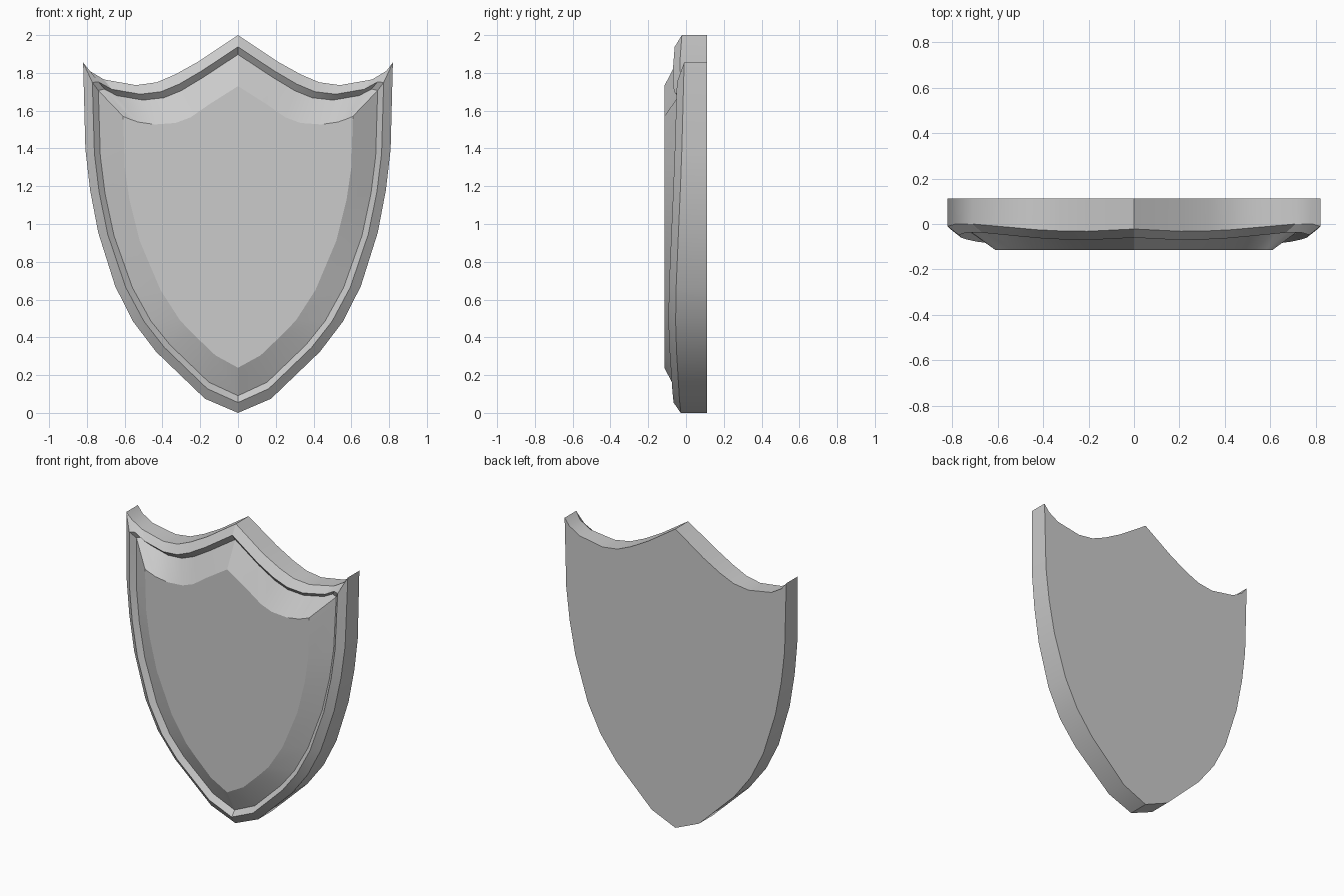
import bpy, bmesh, math
from mathutils import Vector

if "Cube" in bpy.data.objects:
    bpy.data.objects.remove(bpy.data.objects["Cube"], do_unlink=True)

BACK, FACE = 0.112, -0.115      # depth of the flat back and of the raised panel
CORNER = 7                      # index of the upper corner in each half outline

# Half outline of the rim, top point to bottom point: x, depth, z
rim = [Vector(p) for p in (
    (0, -.022, 2), (.206, -.032, 1.862), (.33, -.03, 1.793), (.43, -.025, 1.75),
    (.54, -.015, 1.735), (.71, 0, 1.765), (.785, 0, 1.81), (.82, -.01, 1.855),
    (.808, -.022, 1.395), (.783, -.03, 1.18), (.74, -.04, .955), (.65, -.052, .67),
    (.555, -.055, .483), (.434, -.05, .324), (.175, -.035, .075), (0, -.028, 0))]

# Matching half outline of the raised panel: x, z
panel = [Vector((x, FACE, z)) for x, z in (
    (0, 1.73), (.15, 1.635), (.25, 1.565), (.33, 1.535), (.44, 1.527), (.53, 1.54),
    (.58, 1.558), (.608, 1.57), (.6, 1.3), (.575, 1.13), (.52, .91), (.41, .65),
    (.307, .49), (.24, .42), (.12, .305), (0, .239))]


def between(share, lift):
    """Half outline part way from rim to panel, lifted forward from the rim."""
    loop = []
    for i, (a, b) in enumerate(zip(rim, panel)):
        p = a.lerp(b, share)
        p.y = a.y - lift
        if i == CORNER:
            p.z -= 0.04
        loop.append(p)
    return loop


def full_loop(bm, half):
    """Mirror a half outline into a closed ring of vertices."""
    mirrored = [Vector((-p.x, p.y, p.z)) for p in half[-2:0:-1]]
    return [bm.verts.new(p) for p in half + mirrored]


bm = bmesh.new()
back = [Vector((p.x, BACK, p.z)) for p in rim]
ridge = between(0.23, 0.038)
groove = between(0.38, 0.008)
loops = [full_loop(bm, half) for half in (back, rim, ridge, groove, panel)]

# Side wall, rim bevel, inner ridge face and panel bevel
for outer, inner in zip(loops, loops[1:]):
    n = len(outer)
    for i in range(n):
        j = (i + 1) % n
        bm.faces.new((outer[i], outer[j], inner[j], inner[i]))

# Flat back and flat front panel
bm.faces.new(loops[0])
bm.faces.new(loops[-1])
bmesh.ops.recalc_face_normals(bm, faces=bm.faces)

mesh = bpy.data.meshes.new("shield")
bm.to_mesh(mesh)
bm.free()
shield = bpy.data.objects.new("shield", mesh)
bpy.context.collection.objects.link(shield)

# Plain grey
grey = bpy.data.materials.new("plain_grey")
grey.use_nodes = True
colour = (0.6, 0.6, 0.6, 1)
grey.diffuse_color = colour
grey.node_tree.nodes["Principled BSDF"].inputs["Base Color"].default_value = colour
mesh.materials.append(grey)

bpy.context.view_layer.objects.active = shield
shield.select_set(True)
bpy.ops.object.shade_smooth_by_angle(angle=math.radians(22))
